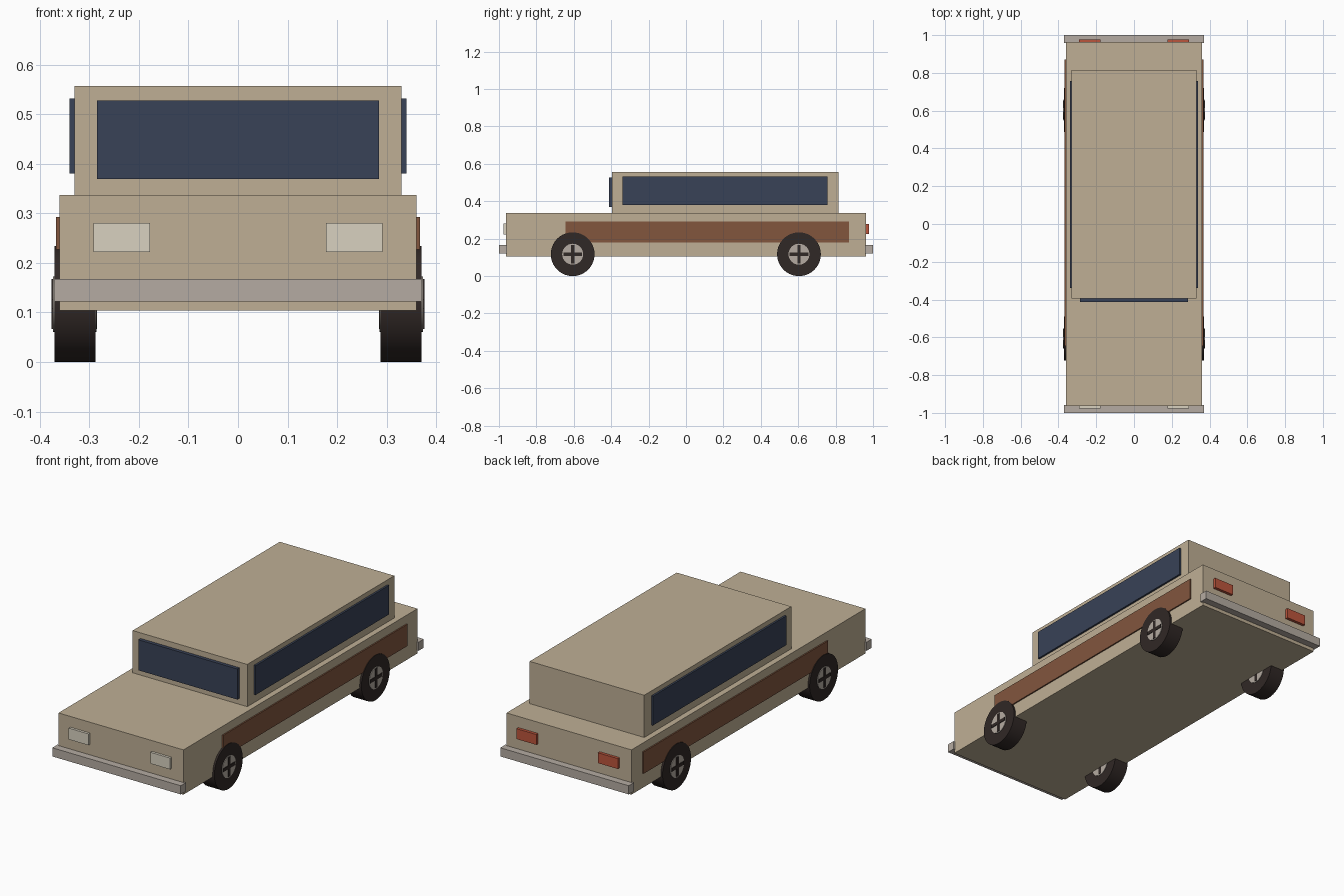
import bpy
from math import pi

if "Cube" in bpy.data.objects:
    bpy.data.objects.remove(bpy.data.objects["Cube"])


def material(name, rgb):
    m = bpy.data.materials.new(name)
    m.diffuse_color = (*rgb, 1)
    m.use_nodes = True
    m.node_tree.nodes["Principled BSDF"].inputs["Base Color"].default_value = m.diffuse_color
    return m


tan = material("tan_paint", (0.52, 0.43, 0.30))
glass = material("dark_glass", (0.04, 0.054, 0.095))
wood = material("wood_brown", (0.223, 0.093, 0.048))
red = material("red_lens", (0.50, 0.09, 0.045))
metal = material("metal", (0.46, 0.41, 0.36))
lens = material("clear_lens", (0.69, 0.64, 0.53))
rubber = material("rubber", (0.03, 0.021, 0.019))


def box(name, x, y, z, mat):
    """Box from (min, max) ranges on each axis."""
    centre = [(a + b) / 2 for a, b in (x, y, z)]
    bpy.ops.mesh.primitive_cube_add(size=1, location=centre)
    o = bpy.context.object
    o.name = name
    o.scale = [b - a for a, b in (x, y, z)]
    bpy.ops.object.transform_apply(location=False, rotation=False, scale=True)
    o.data.materials.append(mat)
    return o


def disc(name, x, y, z, radius, mat):
    """Cylinder lying along x."""
    bpy.ops.mesh.primitive_cylinder_add(
        vertices=40, radius=radius, depth=x[1] - x[0],
        location=((x[0] + x[1]) / 2, y, z), rotation=(0, pi / 2, 0))
    o = bpy.context.object
    o.name = name
    o.data.materials.append(mat)
    bpy.ops.object.shade_smooth_by_angle()
    return o


def span(side, inner, outer):
    return tuple(sorted((side * inner, side * outer)))


# Body, cabin and windscreen
box("body", (-0.36, 0.36), (-0.963, 0.963), (0.104, 0.337), tan)
box("cabin", (-0.33, 0.33), (-0.395, 0.815), (0.337, 0.557), tan)
box("windscreen", (-0.285, 0.285), (-0.413, -0.393), (0.369, 0.528), glass)

# Bumpers
for end, label in ((-1, "front"), (1, "rear")):
    box(label + "_bumper", (-0.37, 0.37), span(end, 0.957, 1.0), (0.122, 0.167), metal)

for side, label in ((-1, "left"), (1, "right")):
    # Side windows and wood panels
    box(label + "_window", span(side, 0.325, 0.34), (-0.34, 0.757), (0.38, 0.532), glass)
    box(label + "_wood_panel", span(side, 0.355, 0.367), (-0.645, 0.872), (0.18, 0.293), wood)

    # Lamps
    box(label + "_headlight", span(side, 0.178, 0.292), (-0.976, -0.955), (0.222, 0.281), lens)
    box(label + "_tail_light", span(side, 0.178, 0.292), (0.955, 0.978), (0.225, 0.279), red)

    # Wheels: tyre, hub and crossed spokes
    for y, end in ((-0.606, "front"), (0.604, "rear")):
        name = f"{label}_{end}_"
        z = 0.117
        disc(name + "tyre", span(side, 0.288, 0.37), y, z, 0.117, rubber)
        disc(name + "hub", span(side, 0.286, 0.373), y, z, 0.056, metal)
        sx = span(side, 0.285, 0.376)
        box(name + "spoke_upright", sx, (y - 0.009, y + 0.009), (z - 0.05, z + 0.05), rubber)
        box(name + "spoke_level", sx, (y - 0.05, y + 0.05), (z - 0.009, z + 0.009), rubber)
